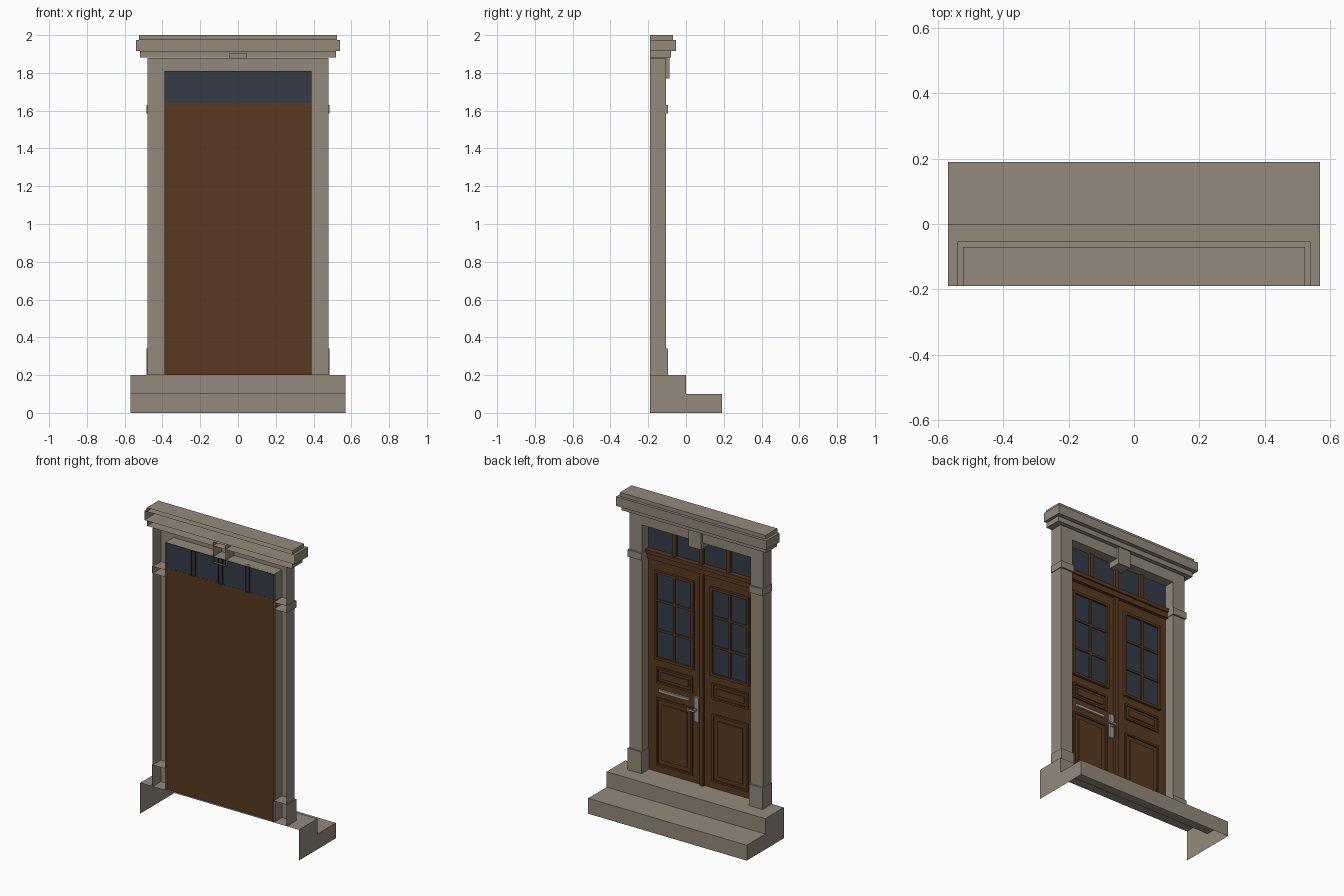
import bpy, bmesh

if "Cube" in bpy.data.objects:
    bpy.data.objects.remove(bpy.data.objects["Cube"])

BACK = -0.19      # open rear plane of the stonework
DOOR = -0.172     # plane of the door leaves


def material(name, rgb):
    m = bpy.data.materials.new(name)
    m.diffuse_color = (*rgb, 1)
    m.use_nodes = True
    m.node_tree.nodes["Principled BSDF"].inputs["Base Color"].default_value = m.diffuse_color
    return m


STONE = material("stone", (0.295, 0.252, 0.197))
WOOD = material("brown wood", (0.102, 0.042, 0.0155))
GLASS = material("dark glass", (0.035, 0.044, 0.064))
METAL = material("grey metal", (0.36, 0.35, 0.33))


def finish(name, bm, mat):
    me = bpy.data.meshes.new(name)
    bm.to_mesh(me)
    bm.free()
    me.materials.append(mat)
    ob = bpy.data.objects.new(name, me)
    bpy.context.collection.objects.link(ob)
    return ob


def add_box(bm, x, y, z, skip="b"):
    """Box from ranges; skip drops sides: b back, t top, u underside."""
    x, y, z = sorted(x), sorted(y), sorted(z)
    v = [[[bm.verts.new((a, b, c)) for c in z] for b in y] for a in x]
    faces = {
        "l": (v[0][0][0], v[0][0][1], v[0][1][1], v[0][1][0]),
        "r": (v[1][0][0], v[1][1][0], v[1][1][1], v[1][0][1]),
        "b": (v[0][0][0], v[1][0][0], v[1][0][1], v[0][0][1]),
        "f": (v[0][1][0], v[0][1][1], v[1][1][1], v[1][1][0]),
        "u": (v[0][0][0], v[0][1][0], v[1][1][0], v[1][0][0]),
        "t": (v[0][0][1], v[1][0][1], v[1][1][1], v[0][1][1]),
    }
    for key, f in faces.items():
        if key not in skip:
            bm.faces.new(f)


def boxes(name, mat, parts, skip="b"):
    bm = bmesh.new()
    for p in parts:
        add_box(bm, *p[:3], skip=p[3] if len(p) > 3 else skip)
    return finish(name, bm, mat)


def extruded(name, mat, pts, axis, lo, hi, drop):
    """Extrude a closed outline along x or y, then drop faces by a rule."""
    bm = bmesh.new()
    place = (lambda p: (lo, *p)) if axis == "x" else (lambda p: (p[0], lo, p[1]))
    f = bm.faces.new([bm.verts.new(place(p)) for p in pts])
    new = bmesh.ops.extrude_face_region(bm, geom=[f], use_keep_orig=True)["geom"]
    vec = (hi - lo, 0, 0) if axis == "x" else (0, hi - lo, 0)
    bmesh.ops.translate(bm, vec=vec, verts=[g for g in new if isinstance(g, bmesh.types.BMVert)])
    bmesh.ops.recalc_face_normals(bm, faces=bm.faces)
    bmesh.ops.delete(bm, geom=[f for f in bm.faces if drop(f)], context="FACES")
    return finish(name, bm, mat)


def border(x, z, w, y):
    """Four bars that frame a rectangle."""
    (x0, x1), (z0, z1) = sorted(x), z
    return [((x0, x0 + w), y, z), ((x1 - w, x1), y, z),
            ((x0 + w, x1 - w), y, (z0, z0 + w)), ((x0 + w, x1 - w), y, (z1 - w, z1))]


# Two steps, hollow below and behind
extruded("steps", STONE,
         [(BACK, 0), (0.19, 0), (0.19, 0.1), (0, 0.1), (0, 0.2), (BACK, 0.2)],
         "x", -0.57, 0.57, lambda f: f.normal.y < -0.9 or f.normal.z < -0.9)

# Stone surround: two pillars and a lintel, open behind
extruded("door_surround", STONE,
         [(-0.48, 0.2), (-0.39, 0.2), (-0.39, 1.81), (0.39, 1.81),
          (0.39, 0.2), (0.48, 0.2), (0.48, 1.88), (-0.48, 1.88)],
         "y", BACK, -0.105, lambda f: f.normal.y < -0.9 or
         (f.normal.z < -0.9 and f.calc_center_median().z < 0.3))

# Pillar plinths and capitals
for side, s in (("left", 1), ("right", -1)):
    px = (s * 0.386, s * 0.485)
    boxes(side + "_plinth", STONE, [(px, (BACK, -0.094), (0.2, 0.34), "bu")])
    boxes(side + "_capital", STONE, [(px, (BACK, -0.094), (1.585, 1.63))])

# Cornice in three courses, and the keystone
boxes("cornice", STONE, [
    ((-0.52, 0.52), (BACK, -0.08), (1.882, 1.915), "bt"),
    ((-0.54, 0.54), (BACK, -0.053), (1.915, 1.975)),
    ((-0.523, 0.523), (BACK, -0.07), (1.975, 2.0), "bu")])
boxes("keystone", STONE, [((-0.045, 0.045), (BACK, -0.088), (1.77, 1.905))])

# Door slab, transom bar and central cover strip
boxes("door_leaves", WOOD, [((-0.39, 0.39), (DOOR - 0.004, DOOR), (0.2, 1.6))], skip="")
boxes("transom_bar", WOOD, [((-0.39, 0.39), (DOOR - 0.004, -0.15), (1.58, 1.64)),
                            ((-0.39, 0.39), (-0.15, -0.14), (1.615, 1.64))], skip="")
boxes("cover_strip", WOOD, [((-0.014, 0.014), (DOOR, -0.157), (0.2, 1.58))])

# Transom light: one sheet of glass with three mullions
boxes("transom_glass", GLASS, [((-0.39, 0.39), (DOOR - 0.003, DOOR), (1.64, 1.81))], skip="")
boxes("transom_mullions", WOOD,
      [((c - 0.014, c + 0.014), (BACK + 0.006, -0.155), (1.64, 1.81))
       for c in (-0.195, 0, 0.195)])

for side, s in (("left", 1), ("right", -1)):
    wx = (s * 0.06, s * 0.34)
    wz = (0.935, 1.51)
    # Window glass, frame and glazing bars
    boxes(side + "_window_glass", GLASS, [(wx, (DOOR, DOOR + 0.003), wz)])
    bars = border(wx, wz, 0.016, (DOOR, DOOR + 0.016))
    bars.append(((s * 0.193, s * 0.207), (DOOR, DOOR + 0.011), (0.951, 1.494)))
    for i in (1, 2):
        zc = wz[0] + (wz[1] - wz[0]) * i / 3
        bars.append(((s * 0.076, s * 0.324), (DOOR, DOOR + 0.010), (zc - 0.007, zc + 0.007)))
    boxes(side + "_window_frame", WOOD, bars)
    # Small and large panels: moulding with a raised field
    for label, z, gap in (("small_panel", (0.78, 0.885), 0.03), ("large_panel", (0.245, 0.685), 0.04)):
        x = (s * 0.07, s * 0.33)
        parts = border(x, z, 0.012, (DOOR, DOOR + 0.009))
        parts.append(((s * (0.07 + gap), s * (0.33 - gap)), (DOOR, DOOR + 0.007),
                      (z[0] + gap, z[1] - gap)))
        boxes(f"{side}_{label}", WOOD, parts)

# Metal fittings on one leaf: letter slot, lock plate, lever
boxes("letter_slot", METAL, [((0.09, 0.31), (DOOR, DOOR + 0.012), (0.724, 0.741))])
boxes("lock_plate", METAL, [((0.022, 0.054), (DOOR, DOOR + 0.014), (0.605, 0.765))])
boxes("door_lever", METAL, [((0.031, 0.045), (DOOR + 0.014, -0.132), (0.678, 0.692)),
                            ((0.031, 0.085), (-0.138, -0.127), (0.679, 0.691))], skip="")
